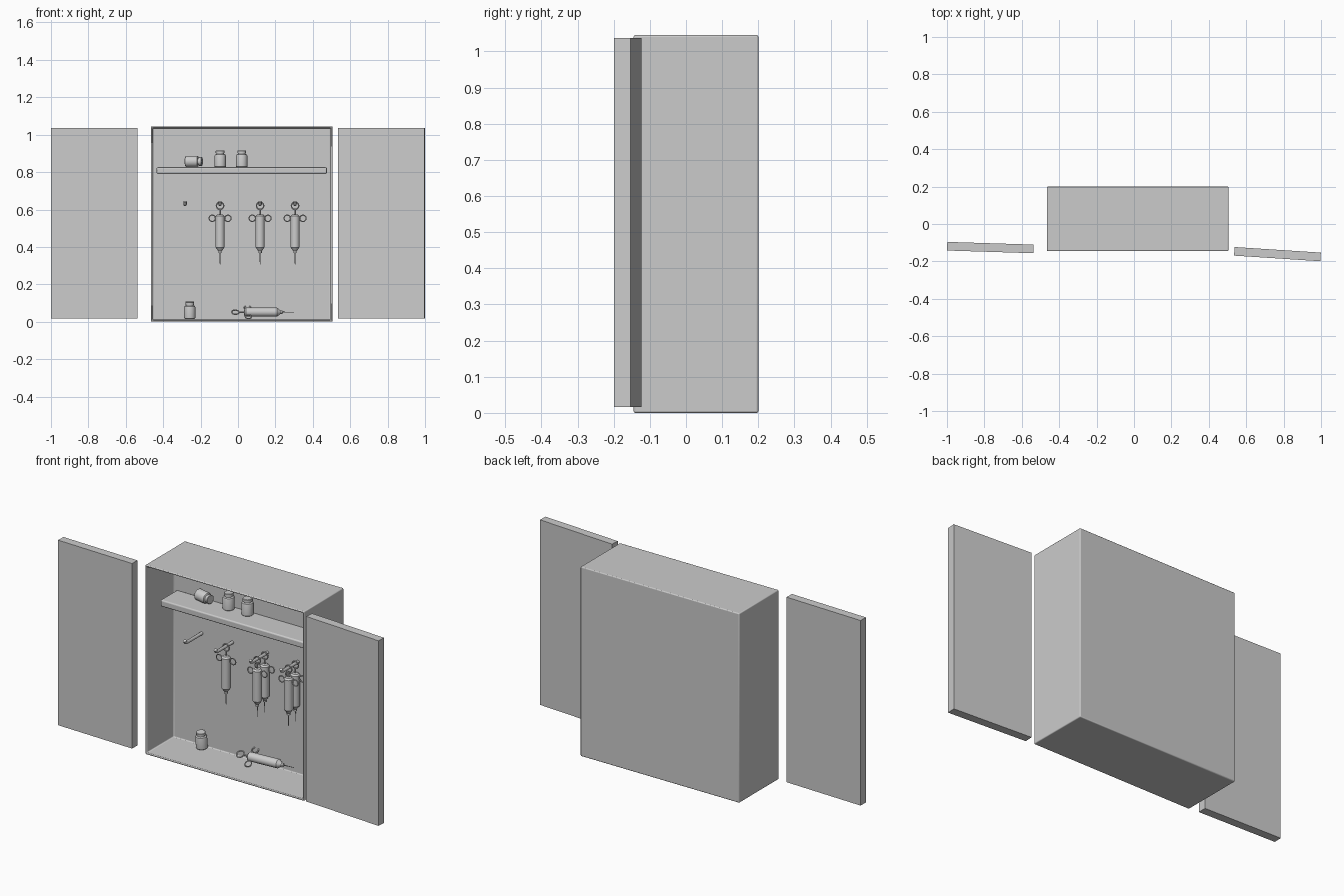
import bpy, bmesh, math
from mathutils import Matrix, Vector

if "Cube" in bpy.data.objects:
    bpy.data.objects.remove(bpy.data.objects["Cube"])

R = math.radians


def add(name, mesh, matrix=Matrix()):
    ob = bpy.data.objects.new(name, mesh)
    bpy.context.collection.objects.link(ob)
    ob.matrix_world = matrix
    return ob


def smooth(ob, angle=35):
    bpy.ops.object.select_all(action='DESELECT')
    ob.select_set(True)
    bpy.context.view_layer.objects.active = ob
    bpy.ops.object.shade_smooth_by_angle(angle=R(angle))


def box(name, lo, hi, bevel=0, turn=0):
    lo, hi = Vector(lo), Vector(hi)
    bm = bmesh.new()
    bmesh.ops.create_cube(bm, size=1, matrix=Matrix.Diagonal((*(hi - lo), 1)))
    me = bpy.data.meshes.new(name)
    bm.to_mesh(me)
    bm.free()
    ob = add(name, me, Matrix.Translation((lo + hi) / 2) @ Matrix.Rotation(R(turn), 4, 'Z'))
    if bevel:
        m = ob.modifiers.new("bevel", 'BEVEL')
        m.width, m.segments = bevel, 3
        smooth(ob)
    return ob


def lathe(bm, profile, n=24):
    # revolve (radius, z) points about z
    rings = [[bm.verts.new((r * math.cos(2 * math.pi * i / n), r * math.sin(2 * math.pi * i / n), z))
              for i in range(n)] for r, z in profile]
    for a, b in zip(rings, rings[1:]):
        for i in range(n):
            j = (i + 1) % n
            bm.faces.new((a[i], a[j], b[j], b[i]))
    bm.faces.new(rings[0][::-1])
    bm.faces.new(rings[-1])


def torus(bm, centre, major, minor, n=24, k=8):
    # ring whose axis is y
    v = []
    for i in range(n):
        a = 2 * math.pi * i / n
        row = []
        for j in range(k):
            b = 2 * math.pi * j / k
            r = major + minor * math.cos(b)
            row.append(bm.verts.new(Vector(centre) + Vector((r * math.cos(a), minor * math.sin(b), r * math.sin(a)))))
        v.append(row)
    for i in range(n):
        for j in range(k):
            i2, j2 = (i + 1) % n, (j + 1) % k
            bm.faces.new((v[i][j], v[i][j2], v[i2][j2], v[i2][j]))


def finish(bm, name):
    bmesh.ops.recalc_face_normals(bm, faces=bm.faces)
    me = bpy.data.meshes.new(name)
    bm.to_mesh(me)
    bm.free()
    return me


# cabinet body with a recessed front
body = box("cabinet_body", (-0.465, -0.145, 0), (0.505, 0.2, 1.045))
bm = bmesh.new()
bm.from_mesh(body.data)
front = min(bm.faces, key=lambda f: f.calc_center_median().y)
bmesh.ops.inset_region(bm, faces=[front], thickness=0.014)
ext = bmesh.ops.extrude_discrete_faces(bm, faces=[front])['faces']
bmesh.ops.translate(bm, verts=ext[0].verts, vec=(0, 0.233, 0))
bmesh.ops.recalc_face_normals(bm, faces=bm.faces)
bm.to_mesh(body.data)
bm.free()
mod = body.modifiers.new("bevel", 'BEVEL')
mod.width, mod.segments = 0.006, 3
smooth(body)

# shelf and doors
box("shelf", (-0.435, -0.057, 0.79), (0.475, 0.089, 0.826), 0.007)
box("left_door", (-0.999, -0.149, 0.016), (-0.537, -0.103, 1.037), turn=-1.8)
box("right_door", (0.536, -0.184, 0.016), (0.998, -0.138, 1.037), turn=-3.7)

# jars
bm = bmesh.new()
lathe(bm, [(0.027, 0), (0.03, 0.003), (0.03, 0.062), (0.028, 0.067), (0.02, 0.07), (0.02, 0.075),
           (0.024, 0.075), (0.024, 0.088), (0.022, 0.09)])
jar = finish(bm, "jar")
T = Matrix.Translation
jars = {
    "shelf_jar_left": T((-0.095, 0.054, 0.826)),
    "shelf_jar_right": T((0.02, 0.054, 0.826)),
    "fallen_jar": T((-0.28, 0.053, 0.857)) @ Matrix.Rotation(R(-12), 4, 'Z') @ Matrix.Rotation(R(90), 4, 'Y'),
    "floor_jar": T((-0.258, 0.054, 0.017)) @ Matrix.Rotation(R(6), 4, 'X'),
}
for name, mat in jars.items():
    smooth(add(name, jar, mat))

# syringe: origin at the thumb ring, needle pointing down
bm = bmesh.new()
lathe(bm, [(0.004, -0.018), (0.004, -0.045), (0.016, -0.047), (0.024, -0.055), (0.024, -0.222),
           (0.009, -0.243), (0.009, -0.253), (0.0025, -0.254), (0.0015, -0.314)][::-1])
torus(bm, (0, 0, 0), 0.0195, 0.0035)
for s in (-1, 1):
    torus(bm, (s * 0.042, 0, -0.067), 0.017, 0.003)
syringe = finish(bm, "syringe")

# wall pegs with upturned tips
for x in (-0.283, -0.096, 0.118, 0.305):
    cu = bpy.data.curves.new("peg", 'CURVE')
    cu.dimensions = '3D'
    cu.bevel_depth, cu.bevel_resolution = 0.009, 3
    cu.use_fill_caps = True
    sp = cu.splines.new('POLY')
    path = [(0.095, 0.627), (-0.045, 0.627), (-0.054, 0.631), (-0.06, 0.642)]
    sp.points.add(len(path) - 1)
    for p, (y, z) in zip(sp.points, path):
        p.co = (x, y, z, 1)
    tmp = add("peg_curve", cu)
    bpy.context.view_layer.update()
    me = bpy.data.meshes.new_from_object(tmp.evaluated_get(bpy.context.evaluated_depsgraph_get()))
    bpy.data.objects.remove(tmp)
    smooth(add("wall_peg", me), 50)

# hanging syringes and the one on the floor
for x, y in ((-0.096, 0.033), (0.118, 0.0), (0.118, 0.064), (0.305, 0.005), (0.305, 0.064)):
    smooth(add("hanging_syringe", syringe, T((x, y, 0.62))))
lay = Matrix.Rotation(R(4), 4, 'Z') @ Matrix.Rotation(R(-55), 4, 'X') @ Matrix.Rotation(R(-90), 4, 'Y')
smooth(add("floor_syringe", syringe, T((-0.014, 0.04, 0.051)) @ lay))
